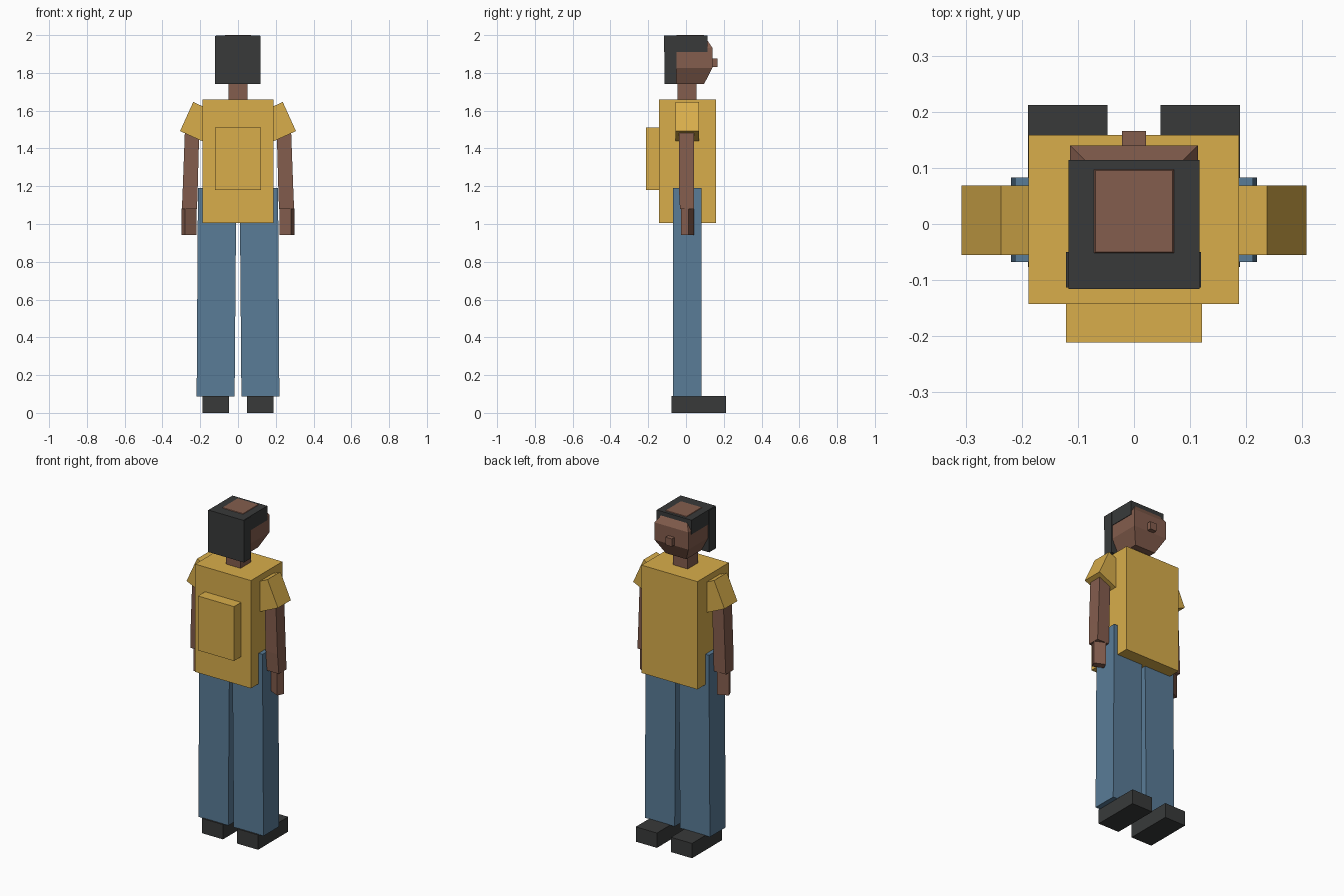
import bpy, bmesh
from math import radians
from mathutils import Matrix

if "Cube" in bpy.data.objects:
    bpy.data.objects.remove(bpy.data.objects["Cube"])


def material(name, rgb):
    m = bpy.data.materials.new(name)
    m.diffuse_color = (*rgb, 1)
    m.use_nodes = True
    m.node_tree.nodes["Principled BSDF"].inputs["Base Color"].default_value = m.diffuse_color
    return m


SKIN = material("skin", (0.23, 0.11, 0.075))
SHIRT = material("shirt_yellow", (0.69, 0.42, 0.07))
DENIM = material("denim_blue", (0.10, 0.20, 0.31))
DARK = material("charcoal", (0.04, 0.042, 0.042))


def loft(name, mat, rings, xform=None):
    """Stack rectangles (z, x0, x1, y0, y1) into a closed solid."""
    bm = bmesh.new()
    loops = [[bm.verts.new(p) for p in
              ((x0, y0, z), (x1, y0, z), (x1, y1, z), (x0, y1, z))]
             for z, x0, x1, y0, y1 in rings]
    bm.faces.new(loops[0][::-1])
    bm.faces.new(loops[-1])
    for a, b in zip(loops, loops[1:]):
        for i in range(4):
            j = (i + 1) % 4
            bm.faces.new((a[i], a[j], b[j], b[i]))
    if xform:
        bm.transform(xform)
        if xform.determinant() < 0:
            bmesh.ops.reverse_faces(bm, faces=bm.faces)
    me = bpy.data.meshes.new(name)
    bm.to_mesh(me)
    bm.free()
    me.materials.append(mat)
    ob = bpy.data.objects.new(name, me)
    bpy.context.collection.objects.link(ob)
    return ob


def box(name, mat, x, y, z, xform=None):
    return loft(name, mat, [(z[0], *x, *y), (z[1], *x, *y)], xform)


# Torso with back pack panel, and neck
box("shirt_body", SHIRT, (-.188, .187), (-.143, .159), (1.005, 1.66))
box("back_pack", SHIRT, (-.121, .121), (-.211, -.143), (1.18, 1.51))
box("neck", SKIN, (-.05, .049), (-.045, .055), (1.65, 1.75))

# Head tapers at the chin and at the crown
small, full = (-.069, .069, -.05, .095), (-.114, .114, -.095, .14)
loft("head", SKIN, [(1.74, *small), (1.827, *full), (1.932, *full), (2.0, *small)])
box("nose", SKIN, (-.021, .021), (.13, .166), (1.83, 1.877))
box("hair_cap", DARK, (-.117, .117), (-.116, .114), (1.91, 1.997))
box("hair_back", DARK, (-.121, .119), (-.113, -.05), (1.74, 1.994))

for side, s in (("right", 1), ("left", -1)):
    flip = Matrix.Diagonal((s, 1, 1, 1))
    # Legs and shoes
    loft(side + "_trouser_leg", DENIM,
         [(.088, .018, .219, -.068, .083), (1.19, .009, .212, -.068, .083)], flip)
    box(side + "_shoe", DARK, (.047, .189), (-.077, .212), (0, .09), flip)
    # Flared sleeve, hung from its outer lower corner
    tilt = flip @ Matrix.Translation((.307, 0, 1.492)) @ Matrix.Rotation(radians(24.5), 4, 'Y').inverted()
    # sleeve leans outwards towards the bottom
    box(side + "_sleeve", SHIRT, (-.13, 0), (-.055, .069), (0, .169), tilt)
    # Bare arm and turned hand
    loft(side + "_arm", SKIN,
         [(1.08, .217, .297, -.032, .042), (1.2, .213, .292, -.038, .042),
          (1.5, .205, .281, -.038, .042)], flip)
    turn = flip @ Matrix.Translation((.259, .008, 0)) @ Matrix.Rotation(radians(-25), 4, 'Z')
    box(side + "_hand", SKIN, (-.034, .034), (-.021, .021), (.942, 1.082), turn)
